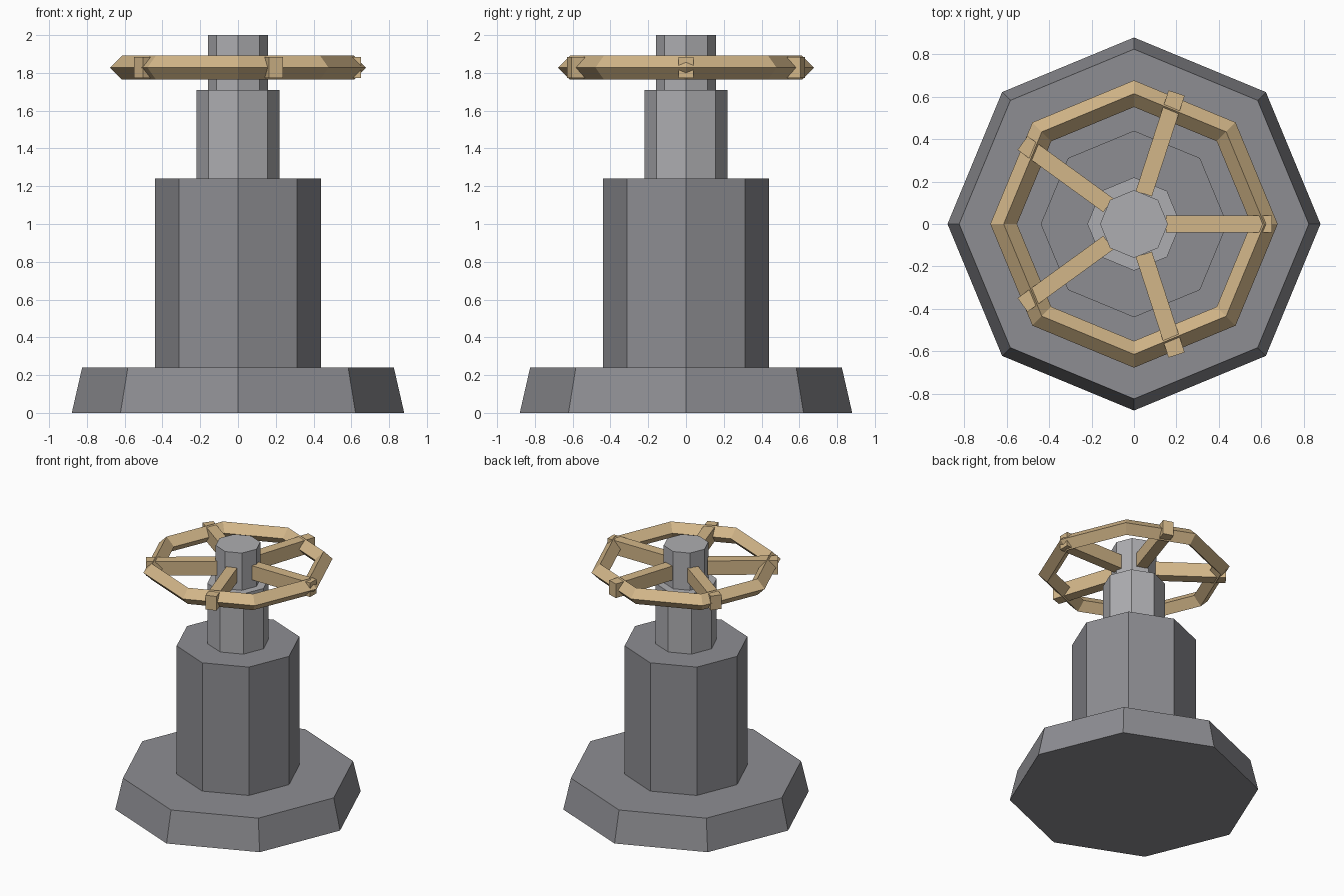
import bpy
from math import radians, cos, sin

if "Cube" in bpy.data.objects:
    bpy.data.objects.remove(bpy.data.objects["Cube"])


def make_material(name, rgb):
    mat = bpy.data.materials.new(name)
    mat.diffuse_color = (*rgb, 1)
    mat.use_nodes = True
    mat.node_tree.nodes["Principled BSDF"].inputs["Base Color"].default_value = mat.diffuse_color
    return mat


iron = make_material("dark_iron", (0.27, 0.27, 0.29))
steel = make_material("light_steel", (0.42, 0.42, 0.44))
brass = make_material("tan_paint", (0.65, 0.47, 0.25))


def finish(name, mat):
    obj = bpy.context.object
    obj.name = name
    obj.data.materials.append(mat)
    return obj


def octagon(name, r_bottom, r_top, z0, z1, mat):
    bpy.ops.mesh.primitive_cone_add(vertices=8, radius1=r_bottom, radius2=r_top,
                                    depth=z1 - z0, location=(0, 0, (z0 + z1) / 2))
    return finish(name, mat)


# Stacked eight-sided pedestal and stem
octagon("base", 0.88, 0.825, 0.0, 0.24, iron)
octagon("body", 0.44, 0.44, 0.24, 1.24, iron)
octagon("neck", 0.22, 0.22, 1.24, 1.71, steel)
octagon("stem", 0.16, 0.16, 1.71, 2.0, steel)

# Hand wheel rim: eight segments with a diamond section
WHEEL_Z = 1.828
bpy.ops.mesh.primitive_torus_add(major_segments=8, minor_segments=4,
                                 major_radius=0.615, minor_radius=0.063,
                                 location=(0, 0, WHEEL_Z))
finish("wheel_rim", brass)

# Five spokes running from the stem through the rim
R_IN, R_OUT = 0.15, 0.65
for i in range(5):
    a = radians(72 * i)
    r = (R_IN + R_OUT) / 2
    bpy.ops.mesh.primitive_cube_add(size=1, location=(r * cos(a), r * sin(a), WHEEL_Z),
                                    rotation=(0, 0, a))
    spoke = finish(f"wheel_spoke_{i + 1}", brass)
    spoke.scale = (R_OUT - R_IN, 0.08, 0.11)
